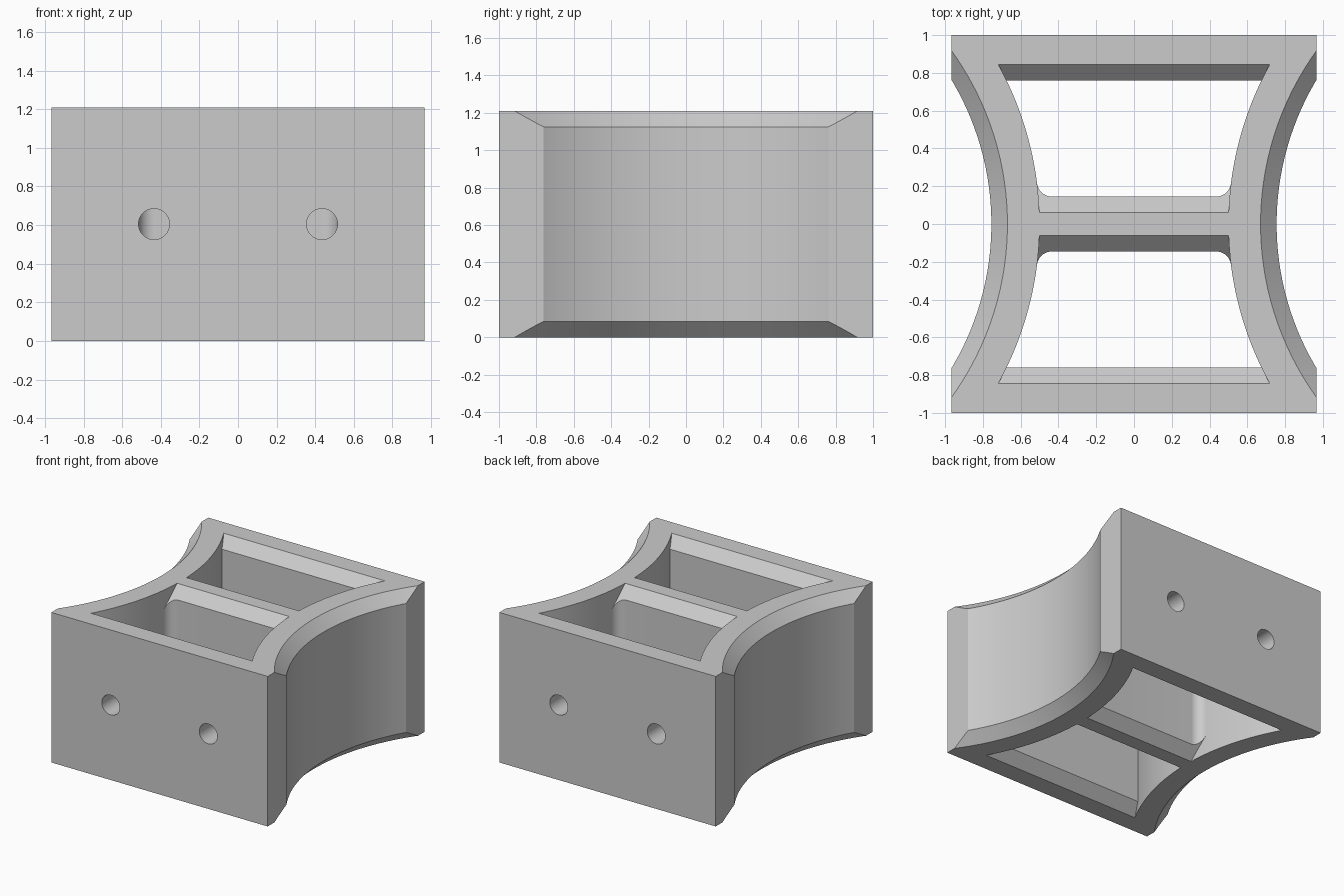
import bpy, bmesh, math
from mathutils import Vector

if "Cube" in bpy.data.objects:
    bpy.data.objects.remove(bpy.data.objects["Cube"], do_unlink=True)

H, HX, CH = 1.21, 0.965, 0.085       # height, half width, chamfer
CX = 2.24                            # centre of the side scoops
R_OUT, R_IN = 1.485, 1.74            # outer and inner faces of the side walls
WEB, FIL = 0.145, 0.08               # web half thickness, fillet radius

grey = bpy.data.materials.new("light grey")
grey.use_nodes = True
grey.diffuse_color = (0.6, 0.6, 0.6, 1)
grey.node_tree.nodes["Principled BSDF"].inputs["Base Color"].default_value = (0.6, 0.6, 0.6, 1)


def prism(name, pts, axis, lo, hi):
    """Extrude a closed 2D outline along x, y or z."""
    place = {"x": lambda a, b, t: (t, a, b),
             "y": lambda a, b, t: (a, t, b),
             "z": lambda a, b, t: (a, b, t)}[axis]
    bm = bmesh.new()
    low = [bm.verts.new(place(a, b, lo)) for a, b in pts]
    top = [bm.verts.new(place(a, b, hi)) for a, b in pts]
    bm.faces.new(low)
    bm.faces.new(top)
    for i in range(len(pts)):
        j = (i + 1) % len(pts)
        bm.faces.new((low[i], low[j], top[j], top[i]))
    return finish(name, bm)


def lathe(name, profile, cx, n=180):
    """Stack rings of (radius, z) round a vertical axis at x = cx."""
    bm = bmesh.new()
    rings = [[bm.verts.new((cx + r * math.cos(math.tau * i / n),
                            r * math.sin(math.tau * i / n), z)) for i in range(n)]
             for r, z in profile]
    for a, b in zip(rings, rings[1:]):
        for i in range(n):
            j = (i + 1) % n
            bm.faces.new((a[i], a[j], b[j], b[i]))
    bm.faces.new(rings[0])
    bm.faces.new(rings[-1])
    return finish(name, bm)


def finish(name, bm):
    bmesh.ops.recalc_face_normals(bm, faces=bm.faces)
    me = bpy.data.meshes.new(name)
    bm.to_mesh(me)
    bm.free()
    me.materials.append(grey)
    ob = bpy.data.objects.new(name, me)
    bpy.context.collection.objects.link(ob)
    return ob


def combine(target, tool, op="DIFFERENCE"):
    """Apply a boolean and discard the tool."""
    mod = target.modifiers.new("cut", "BOOLEAN")
    mod.operation, mod.object, mod.solver = op, tool, "EXACT"
    bpy.context.view_layer.objects.active = target
    bpy.ops.object.modifier_apply(modifier=mod.name)
    bpy.data.objects.remove(tool, do_unlink=True)


def mirror_four(quarter):
    """Complete an outline from its +x +y quarter, ordered from +x to the y axis."""
    half = quarter + [(-x, y) for x, y in reversed(quarter)]
    return half + [(-x, -y) for x, y in half]


# Solid block
block = prism("spool_block", mirror_four([(HX, 1)]), "z", 0, H)

# Concave sides with chamfered rims
e = 0.01
for s in (1, -1):
    scoop = lathe("side_scoop", [(R_OUT + CH + e, -e), (R_OUT, CH),
                                 (R_OUT, H - CH), (R_OUT + CH + e, H + e)], s * CX)
    combine(block, scoop)

# Cavity between the curved side walls
steps = 24
quarter = []
for i in range(steps + 1):
    y = 0.9 * i / steps
    quarter.append((CX - math.sqrt(R_IN ** 2 - y * y), y))
right = [(x, -y) for x, y in reversed(quarter[1:])] + quarter
cavity = prism("cavity", right + [(-x, -y) for x, y in right], "z", -0.05, H + 0.05)

# End walls, chamfered at the top and bottom
m = H / 2
end = 0.845
ends = [(end - CH, m - CH), (end + e, m + e)]
outline = mirror_four(ends)
combine(cavity, prism("end_limits", [(y, z + m) for y, z in outline], "x", -1, 1), "INTERSECT")

# Middle web with filleted ends
cy = WEB + FIL
cx = CX - math.sqrt((R_IN + FIL) ** 2 - cy ** 2)
stop = math.atan2(-cy, CX - cx)
arc = []
for i in range(13):
    a = -math.pi / 2 + (stop + math.pi / 2) * i / 12
    arc.append((cx + FIL * math.cos(a), cy + FIL * math.sin(a)))
plan = mirror_four([(0.62, arc[-1][1])] + arc[::-1])
web = prism("web", plan, "z", -0.1, H + 0.1)

# Sloped upper and lower edges of the web
tip, deep = 0.06, 0.24
slope = mirror_four([(tip + deep, m - deep), (tip - 2 * e, m + 2 * e)])
combine(web, prism("web_slopes", [(y, z + m) for y, z in slope], "x", -1, 1), "INTERSECT")
combine(cavity, web)
combine(block, cavity)

# Screw holes through both end walls
circle = [(0.08 * math.cos(math.tau * i / 48), 0.08 * math.sin(math.tau * i / 48))
          for i in range(48)]
for sx in (1, -1):
    for sy in (1, -1):
        lo, hi = sorted((sy * 0.6, sy * 1.1))
        combine(block, prism("hole", [(sx * 0.435 + a, m + b) for a, b in circle], "y", lo, hi))

# Smooth curves, sharp edges
bpy.ops.object.select_all(action="DESELECT")
block.select_set(True)
bpy.context.view_layer.objects.active = block
bpy.ops.object.shade_smooth_by_angle(angle=math.radians(25))
